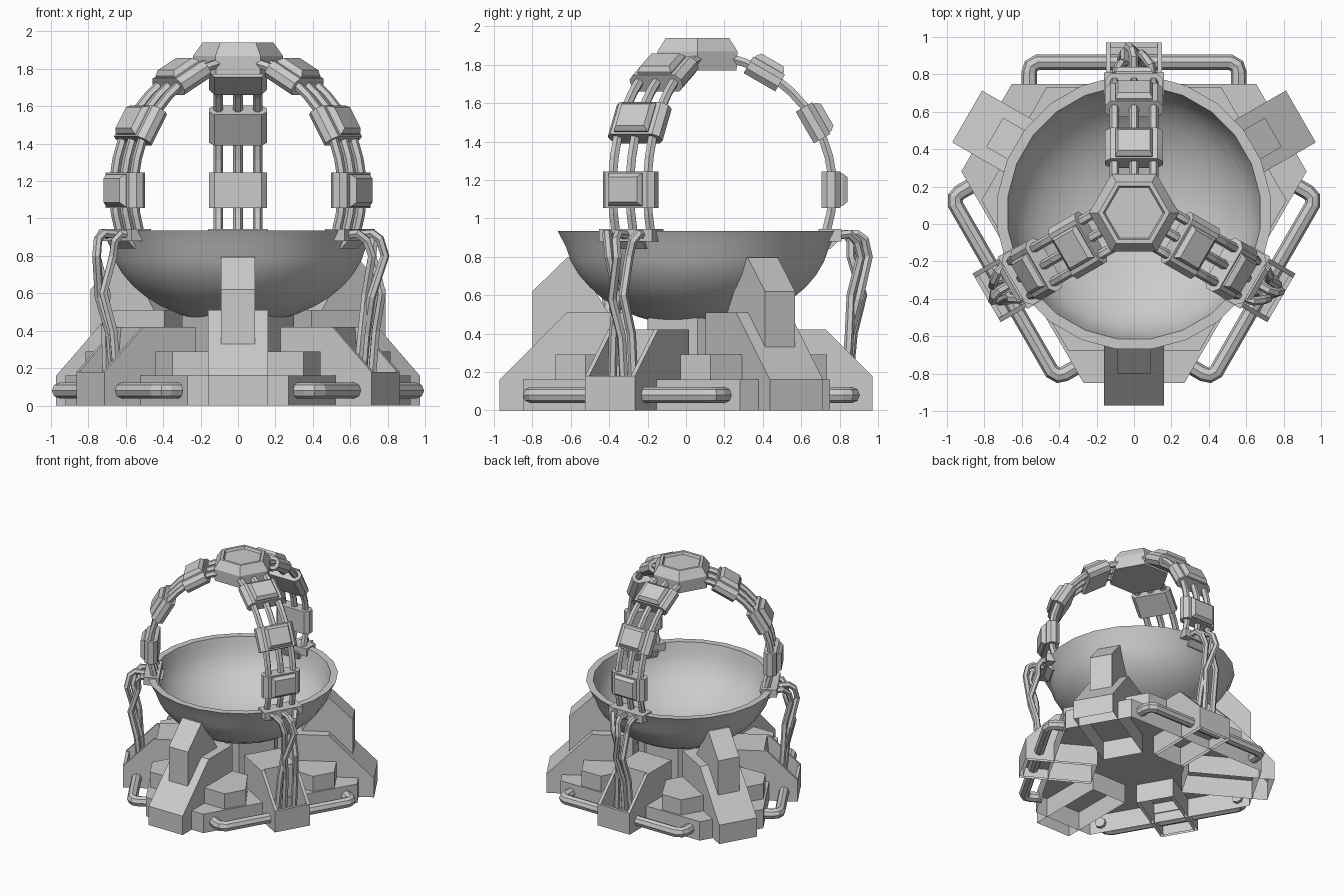
import bpy, bmesh, math
from mathutils import Matrix, Vector

if "Cube" in bpy.data.objects:
    bpy.data.objects.remove(bpy.data.objects["Cube"])

CY = 0.06                                  # y of the three-fold axis
BUTTRESS_ANGLES = (-90, 30, 150)
ARCH_ANGLES = (90, 210, 330)


def frame(deg):
    """Local x points outward, local y sideways, z up."""
    return Matrix.Translation((0, CY, 0)) @ Matrix.Rotation(math.radians(deg), 4, 'Z')


def finish(name, bm, mat=Matrix(), open_z=None):
    """Make the object; open_z removes the flat faces at that height (hollow underside)."""
    bmesh.ops.recalc_face_normals(bm, faces=bm.faces)
    if open_z is not None:
        gone = [f for f in bm.faces if all(abs(v.co.z - open_z) < 1e-4 for v in f.verts)]
        bmesh.ops.delete(bm, geom=gone, context='FACES')
    me = bpy.data.meshes.new(name)
    bm.to_mesh(me)
    bm.free()
    ob = bpy.data.objects.new(name, me)
    ob.matrix_world = mat
    bpy.context.collection.objects.link(ob)
    return ob


def loft(bm, rings):
    """Closed solid through rings of equal point count."""
    vs = [[bm.verts.new(p) for p in r] for r in rings]
    n = len(vs[0])
    for a, b in zip(vs, vs[1:]):
        for i in range(n):
            bm.faces.new((a[i], a[(i + 1) % n], b[(i + 1) % n], b[i]))
    bm.faces.new(vs[0])
    bm.faces.new(vs[-1])


def side(bm, pts, lo, hi):                 # (r, z) outline swept sideways
    loft(bm, [[(r, t, z) for r, z in pts] for t in (lo, hi)])


def plan(bm, pts, lo, hi):                 # (r, t) outline swept upward
    loft(bm, [[(r, t, z) for r, t in pts] for z in (lo, hi)])


def box(bm, r0, r1, t0, t1, z0, z1):
    plan(bm, [(r0, t0), (r1, t0), (r1, t1), (r0, t1)], z0, z1)


def tubes(name, paths, radius, mat, res=1):
    cu = bpy.data.curves.new(name, 'CURVE')
    cu.dimensions = '3D'
    cu.bevel_depth = radius
    cu.bevel_resolution = res
    cu.use_fill_caps = True
    for pts in paths:
        sp = cu.splines.new('POLY')
        sp.points.add(len(pts) - 1)
        for p, co in zip(sp.points, pts):
            p.co = (*co, 1)
        sp.use_smooth = False
    ob = bpy.data.objects.new(name, cu)
    ob.matrix_world = mat
    bpy.context.collection.objects.link(ob)


def hexagon(rad, z):
    return [(rad * math.cos(math.radians(a)), rad * math.sin(math.radians(a)), z)
            for a in range(0, 360, 60)]


# Platform: six-sided shell, long sides under the trays, open underneath
bm = bmesh.new()
outer = []
for a in BUTTRESS_ANGLES:
    for t in (-0.27, 0.27):
        outer.append(Matrix.Rotation(math.radians(a), 4, 'Z') @ Vector((0.91, t, 0)))
loft(bm, [outer, [p + Vector((0, 0, 0.16)) for p in outer]])
finish('platform', bm, frame(0), 0.0)

# Core under the bowl
bm = bmesh.new()
loft(bm, [hexagon(0.3, 0.16), hexagon(0.3, 0.48)])
finish('core', bm, frame(0), 0.16)

# Buttresses with stepped shoulders
for a in BUTTRESS_ANGLES:
    bm = bmesh.new()
    side(bm, [(0.36, 0), (1.03, 0), (1.03, 0.16), (0.68, 0.51), (0.36, 0.51)], -0.16, 0.16)
    finish('buttress_foot', bm, frame(a), 0.0)
    bm = bmesh.new()
    side(bm, [(0.46, 0.33), (0.86, 0.33), (0.86, 0.62), (0.68, 0.795), (0.64, 0.795),
              (0.46, 0.5)], -0.09, 0.09)
    finish('buttress_upright', bm, frame(a))
    bm = bmesh.new()
    plan(bm, [(0.36, -0.3), (0.584, -0.44), (0.74, -0.35),
              (0.74, 0.35), (0.584, 0.44), (0.36, 0.3)], 0.16, 0.29)
    finish('buttress_shoulder', bm, frame(a), 0.16)

# Bowl
bm = bmesh.new()
N, SEG = 9, 24
prof = [(0.0, 0.435)]
prof += [(0.70 * math.cos(u), 0.93 - 0.495 * math.sin(u))
         for u in [math.radians(90 - 81 * i / N) for i in range(1, N + 1)]]
prof += [(0.735, 0.935), (0.68, 0.935)]
prof += [(0.67 * math.cos(u), 0.92 - 0.445 * math.sin(u))
         for u in [math.radians(5 + 85 * i / N) for i in range(N)]]
prof += [(0.0, 0.475)]
vs = [bm.verts.new((r, 0, z)) for r, z in prof]
es = [bm.edges.new(e) for e in zip(vs, vs[1:])]
bmesh.ops.spin(bm, geom=vs + es, cent=(0, 0, 0), axis=(0, 0, 1),
               angle=math.tau, steps=SEG, use_merge=True)
bmesh.ops.remove_doubles(bm, verts=bm.verts, dist=1e-4)
bowl = finish('bowl', bm, frame(7.5))
bpy.context.view_layer.objects.active = bowl
bowl.select_set(True)
bpy.ops.object.shade_smooth_by_angle(angle=math.radians(30))
bowl.select_set(False)

ARC_R, ARC_Z = 0.705, 1.15


def arc(deg, t):
    u = math.radians(deg)
    return (ARC_R * math.cos(u), t, ARC_Z + ARC_R * math.sin(u))


def octagon(w, r0, r1, c, z):              # chamfered clamp section
    return [(r0, -w + c, z), (r0, w - c, z), (r0 + c, w, z), (r1 - c, w, z),
            (r1, w - c, z), (r1, -w + c, z), (r1 - c, -w, z), (r0 + c, -w, z)]


for a in ARCH_ANGLES:
    m = frame(a)
    # Cable tray with open sloped channel
    bm = bmesh.new()
    wall = [(0.35, 0), (0.91, 0), (0.91, 0.18), (0.67, 0.42), (0.35, 0.42)]
    side(bm, wall, -0.15, -0.125)
    side(bm, wall, 0.125, 0.15)
    side(bm, [(0.35, 0), (0.885, 0), (0.885, 0.08), (0.68, 0.08), (0.65, 0.42),
              (0.35, 0.42)], -0.125, 0.125)
    box(bm, 0.885, 0.91, -0.125, 0.125, 0, 0.18)
    finish('cable_tray', bm, m, 0.0)
    # Handle bar around the tray
    half = [(0.66, 0.56, 0.08), (0.75, 0.56, 0.08), (0.785, 0.55, 0.08), (0.805, 0.515, 0.08)]
    tubes('handle', [half + [(r, -t, z) for r, t, z in reversed(half)]], 0.042, m, 2)
    # Arch rods
    tubes('arch_rods', [[arc(-18 + 8 * i, t) for i in range(13)] for t in (-0.105, 0, 0.105)],
          0.026, m)
    # Clamps along the arch
    for b in (0, 30, 60):
        bm = bmesh.new()
        loft(bm, [octagon(0.155, -0.06, 0.04, 0.03, z) for z in (-0.095, 0.095)])
        loft(bm, [[(x, s * w, q * h) for s, q in ((-1, -1), (1, -1), (1, 1), (-1, 1))]
                  for x, w, h in ((0.03, 0.1, 0.085), (0.05, 0.1, 0.085), (0.075, 0.085, 0.065))])
        tilt = Matrix.Translation(arc(b, 0)) @ Matrix.Rotation(math.radians(-b), 4, 'Y')
        finish('arch_clamp', bm, m @ tilt)
    # Bracket on the bowl rim
    bm = bmesh.new()
    box(bm, 0.63, 0.75, -0.16, 0.16, 0.88, 0.945)
    side(bm, [(0.61, 0.9), (0.75, 0.9), (0.69, 0.84), (0.63, 0.84)], -0.09, 0.09)
    finish('rim_bracket', bm, m)
    # Hanging cables
    cables = [
        [(0.72, -0.10, 0.91), (0.79, -0.09, 0.92), (0.83, -0.06, 0.88), (0.85, -0.04, 0.8),
         (0.80, -0.02, 0.6), (0.79, -0.05, 0.38), (0.77, -0.07, 0.08)],
        [(0.72, 0.0, 0.91), (0.83, 0.0, 0.92), (0.87, 0.01, 0.89), (0.89, 0.03, 0.8),
         (0.84, -0.03, 0.58), (0.79, 0.0, 0.38), (0.76, 0.0, 0.08)],
        [(0.72, 0.10, 0.91), (0.77, 0.09, 0.92), (0.80, 0.07, 0.88), (0.80, 0.05, 0.8),
         (0.86, 0.05, 0.6), (0.81, 0.07, 0.4), (0.78, 0.07, 0.08)]]
    tubes('hanging_cables', cables, 0.024, m)

# Hub joining the arches, with a recessed top
bm = bmesh.new()
loft(bm, [hexagon(0.235, 1.77), hexagon(0.24, 1.87), hexagon(0.19, 1.94),
          hexagon(0.165, 1.94), hexagon(0.155, 1.92)])
finish('hub', bm, frame(0))
